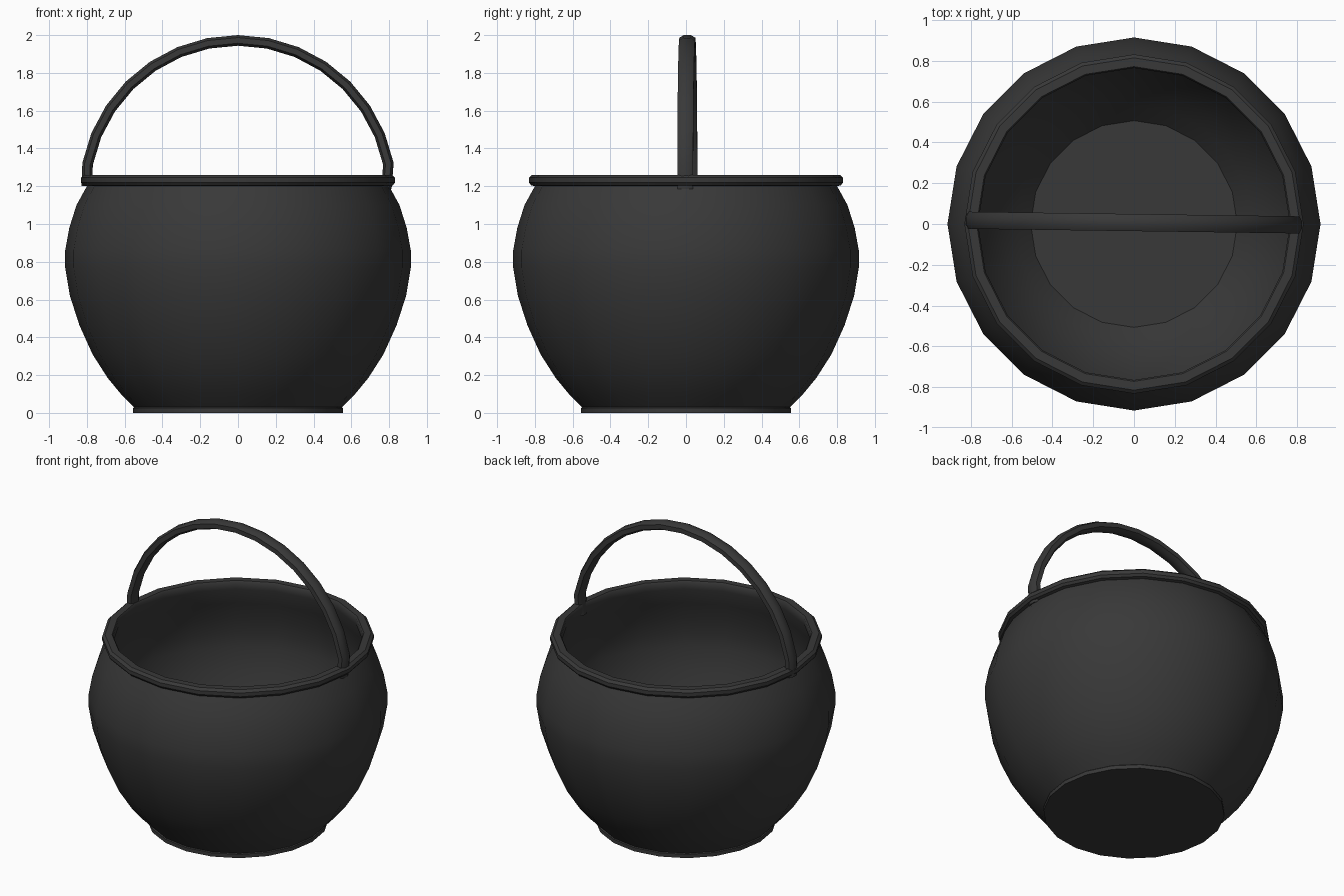
import bpy, bmesh, math

if "Cube" in bpy.data.objects:
    bpy.data.objects.remove(bpy.data.objects["Cube"])

SIDES = 20


def finish(name, bm, angle):
    bmesh.ops.recalc_face_normals(bm, faces=bm.faces)
    mesh = bpy.data.meshes.new(name)
    bm.to_mesh(mesh)
    bm.free()
    obj = bpy.data.objects.new(name, mesh)
    bpy.context.collection.objects.link(obj)
    mat = bpy.data.materials.get("cast_iron") or bpy.data.materials.new("cast_iron")
    mat.diffuse_color = (0.04, 0.04, 0.04, 1)
    mat.use_nodes = True
    mat.node_tree.nodes["Principled BSDF"].inputs["Base Color"].default_value = mat.diffuse_color
    mesh.materials.append(mat)
    bpy.ops.object.select_all(action='DESELECT')
    obj.select_set(True)
    bpy.context.view_layer.objects.active = obj
    bpy.ops.object.shade_smooth_by_angle(angle=math.radians(angle))
    return obj


def bridge(bm, a, b):
    n = len(a)
    for i in range(n):
        bm.faces.new((a[i], a[(i + 1) % n], b[(i + 1) % n], b[i]))


def tube(name, rings, angle):
    """Skin a list of point rings and cap both ends."""
    bm = bmesh.new()
    loops = [[bm.verts.new(p) for p in ring] for ring in rings]
    for a, b in zip(loops, loops[1:]):
        bridge(bm, a, b)
    bm.faces.new(loops[0])
    bm.faces.new(loops[-1])
    return finish(name, bm, angle)


# Pot: outside profile from base to rim, then inside back down to the floor
profile = [
    (0.555, 0.0), (0.555, 0.025), (0.55, 0.03), (0.62, 0.10), (0.69, 0.185),
    (0.77, 0.31), (0.84, 0.465), (0.89, 0.62), (0.915, 0.77), (0.915, 0.86),
    (0.893, 0.98), (0.855, 1.10), (0.80, 1.20),
    (0.82, 1.205), (0.832, 1.22), (0.832, 1.245), (0.815, 1.26),
    (0.772, 1.26), (0.765, 1.25), (0.765, 1.205),
    (0.81, 1.09), (0.845, 0.97), (0.865, 0.86), (0.865, 0.77), (0.84, 0.63),
    (0.79, 0.48), (0.725, 0.335), (0.65, 0.215), (0.58, 0.13), (0.507, 0.05),
]
angles = [2 * math.pi * i / SIDES for i in range(SIDES)]
tube("pot", [[(r * math.cos(a), r * math.sin(a), z) for a in angles]
             for r, z in profile], 35)

# Handle: arched flattened tube, ends sunk into the rim
R, CZ = 0.812, 1.16
path = []
for i in range(17):
    t = math.pi * i / 16
    path.append((R * math.cos(t), CZ + R * math.sin(t), t))
path[0] = (0.785, 1.185, 0.0)
path[-1] = (-0.80, 1.20, math.pi)
section = [(0.028, 0.018), (0.015, 0.042), (-0.015, 0.042), (-0.028, 0.018),
           (-0.028, -0.018), (-0.015, -0.042), (0.015, -0.042), (0.028, -0.018)]
handle = tube("handle", [[(x + u * math.cos(t), v, z + u * math.sin(t))
                          for u, v in section] for x, z, t in path], 50)
handle.rotation_euler.z = math.radians(-0.8)
handle.location.y = 0.007
